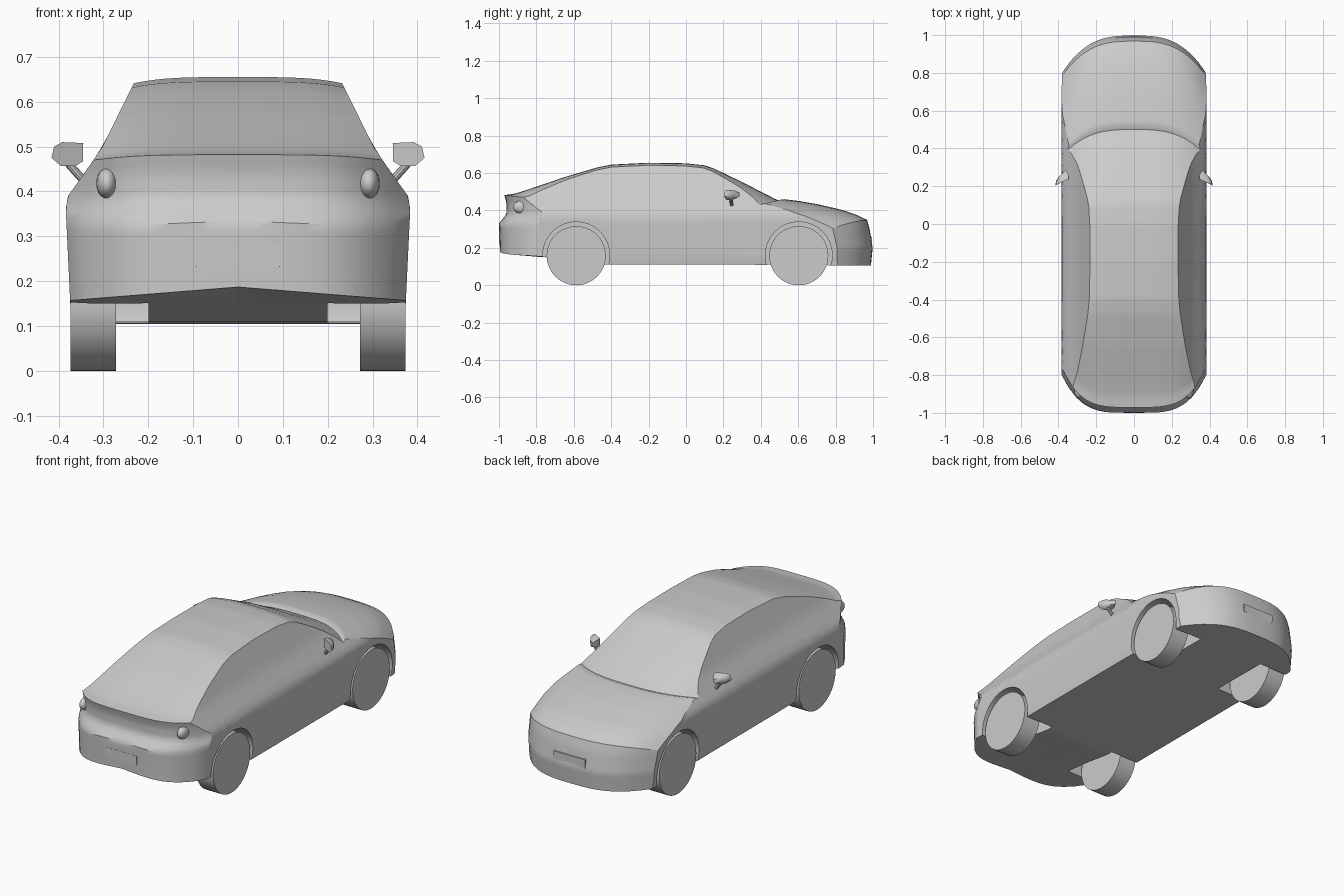
import bpy, bmesh, math
from mathutils import Vector

if "Cube" in bpy.data.objects:
    bpy.data.objects.remove(bpy.data.objects["Cube"])


def interp(knots, t):
    if t <= knots[0][0]:
        return knots[0][1]
    for (a, p), (b, q) in zip(knots, knots[1:]):
        if t <= b:
            return p + (q - p) * (t - a) / (b - a)
    return knots[-1][1]


def new_object(name, bm):
    bmesh.ops.recalc_face_normals(bm, faces=bm.faces)
    mesh = bpy.data.meshes.new(name)
    bm.to_mesh(mesh)
    bm.free()
    ob = bpy.data.objects.new(name, mesh)
    bpy.context.collection.objects.link(ob)
    return ob


def activate(ob):
    bpy.ops.object.select_all(action='DESELECT')
    ob.select_set(True)
    bpy.context.view_layer.objects.active = ob


def smooth(ob, angle=32):
    activate(ob)
    bpy.ops.object.shade_smooth_by_angle(angle=math.radians(angle))


# Body curves: centre roofline, underside, side section, end faces, plan bow
TOP = [(-1, .482), (-.93, .49), (-.85, .51), (-.65, .578), (-.475, .63),
       (-.4, .645), (-.2, .655), (0, .652), (.1, .641), (.15, .624),
       (.3, .552), (.475, .462), (.5, .451), (.525, .46), (.6, .451),
       (.7, .434), (.8, .411), (.9, .385), (.95, .37), (1, .35)]
BOTTOM = [(-1, .187), (-.75, .155), (-.45, .11), (.45, .11), (1, .105)]
WIDTH = [(.1, .366), (.15, .374), (.36, .384), (.39, .379), (.45, .336),
         (.5, .302), (.62, .243), (.65, .228)]
CROWN = [(-1, .012), (0, .014), (.45, .016), (.6, .03), (1, .045)]
REAR = [(.19, .005), (.33, 0), (.38, .04), (.44, .04), (.485, .028)]
NOSE = [(.1, -.012), (.2, -.002), (.3, -.018), (.36, -.035)]
BOW = [(-1, .2), (-.5, 0), (.1, .02), (.5, .14), (1, .2)]


def body_point(u, w, v):
    lo = interp(BOTTOM, w) - .03 * abs(u) * max(0, (-w - .6) / .4)
    hi = interp(TOP, w) - interp(CROWN, w) * u ** 4
    z = lo + (hi - lo) * v
    x = u * interp(WIDTH, z)
    end = max(0, (abs(w) - .85) / .15)
    y = w + interp(REAR if w < 0 else NOSE, z) * end
    bow = interp(BOW, w) * (abs(x) / .383) ** (4 if w < 0 else 3)
    return x, y - math.copysign(bow, w), z


# Body shell: surface of a box lattice mapped through the curves
def make_body():
    size = (20, 80, 16)
    bm = bmesh.new()
    verts = {}

    def vert(key):
        if key not in verts:
            u, w, v = (k / n for k, n in zip(key, size))
            verts[key] = bm.verts.new(body_point(2 * u - 1, 2 * w - 1, v))
        return verts[key]

    for axis in range(3):
        a, b = [k for k in range(3) if k != axis]
        for side in (0, size[axis]):
            for i in range(size[a]):
                for j in range(size[b]):
                    quad = []
                    for di, dj in ((0, 0), (1, 0), (1, 1), (0, 1)):
                        key = [0, 0, 0]
                        key[axis], key[a], key[b] = side, i + di, j + dj
                        quad.append(vert(tuple(key)))
                    bm.faces.new(quad)
    return new_object("car_body", bm)


def cylinder(name, start, end, radius, segments):
    start, end = Vector(start), Vector(end)
    axis = end - start
    bpy.ops.mesh.primitive_cylinder_add(vertices=segments, radius=radius, depth=axis.length,
                                        location=(start + end) / 2,
                                        rotation=axis.to_track_quat('Z', 'Y').to_euler())
    ob = bpy.context.object
    ob.name = name
    return ob


def box(name, loc, dims):
    bpy.ops.mesh.primitive_cube_add(size=1, location=loc)
    ob = bpy.context.object
    ob.name = name
    ob.scale = dims
    return ob


body = make_body()
AXLES = {"rear": -.587, "front": .603}

# Wheel arches cut out of the body
for end, y in AXLES.items():
    for s in (-1, 1):
        cutter = cylinder("arch_cutter", (s * .2, y, .16), (s * .5, y, .16), .179, 32)
        cutter.hide_render = True
        mod = body.modifiers.new("arch", 'BOOLEAN')
        mod.operation = 'DIFFERENCE'
        mod.solver = 'EXACT'
        mod.object = cutter
        activate(body)
        bpy.ops.object.modifier_apply(modifier=mod.name)
        bpy.data.objects.remove(cutter)
smooth(body)

# Wheels
for end, y in AXLES.items():
    for s, side in ((-1, "left"), (1, "right")):
        smooth(cylinder(f"{end}_{side}_wheel", (s * .272, y, .158), (s * .373, y, .158), .158, 48))

# Door mirrors with stalks
PROFILE = [(.345, .508), (.392, .51), (.41, .5), (.416, .475), (.395, .457), (.362, .457), (.346, .467)]
for s, side in ((-1, "left"), (1, "right")):
    bm = bmesh.new()
    rings = []
    for y, k in ((.222, 1), (.245, .92), (.268, .5)):
        rings.append([bm.verts.new((s * (.38 + (x - .38) * k), y - (x - .38) * .5,
                                    .482 + (z - .482) * k)) for x, z in PROFILE])
    n = len(PROFILE)
    for a, b in zip(rings, rings[1:]):
        for i in range(n):
            bm.faces.new((a[i], a[(i + 1) % n], b[(i + 1) % n], b[i]))
    bm.faces.new(rings[0])
    bm.faces.new(rings[-1])
    smooth(new_object(f"{side}_mirror", bm), 50)
    smooth(cylinder(f"{side}_mirror_stalk", (s * .345, .245, .425), (s * .378, .24, .462), .009, 10))

    # Tail lamps on the rear corners
    bpy.ops.mesh.primitive_uv_sphere_add(segments=20, ring_count=12, radius=1,
                                         location=(s * .292, -.88, .418))
    lamp = bpy.context.object
    lamp.name = f"{side}_tail_lamp"
    lamp.scale = (.024, .045, .034)
    smooth(lamp)

# Number plates
box("rear_plate", (0, -.989, .256), (.188, .02, .048))
box("front_plate", (0, .985, .235), (.188, .02, .045))
